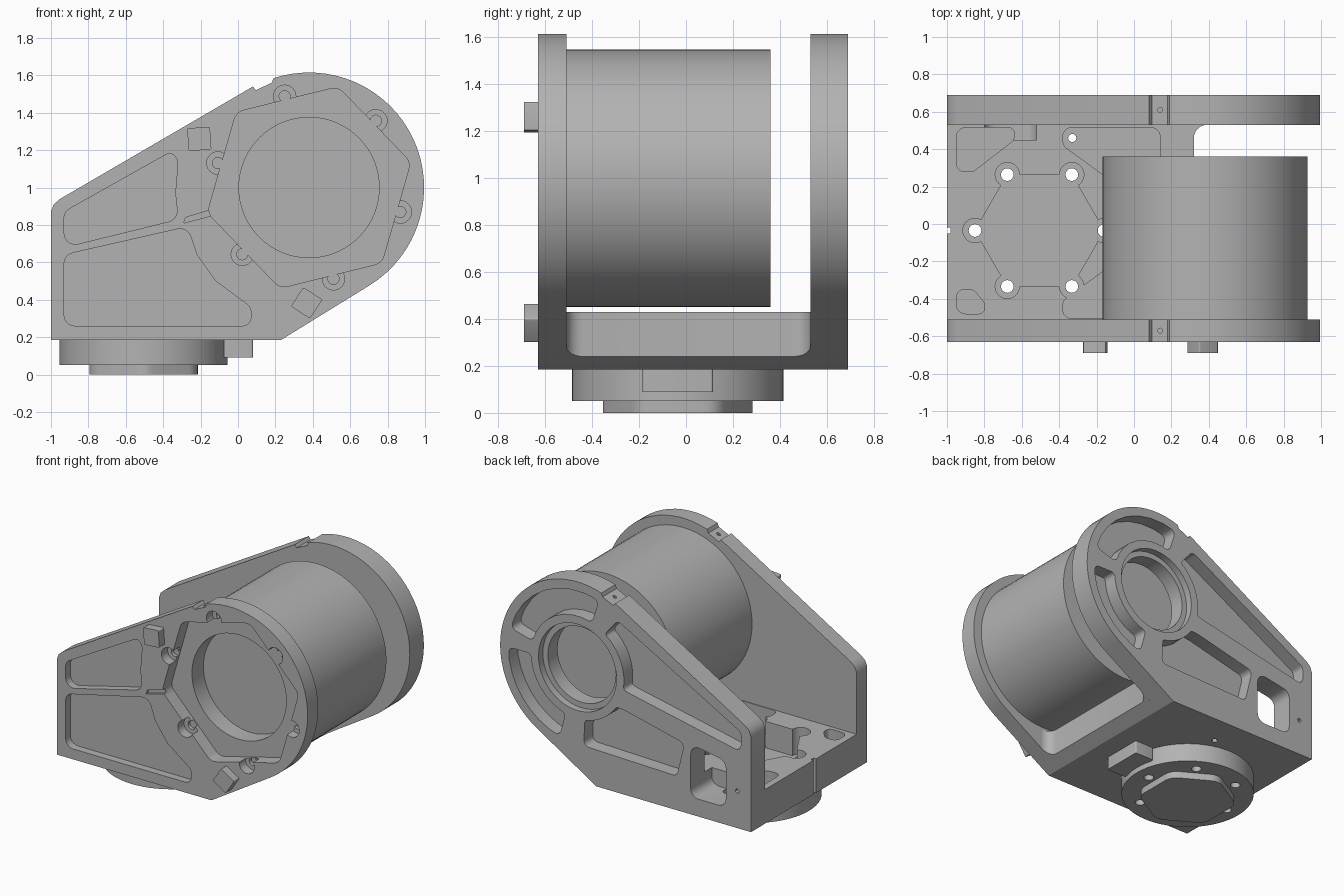
import bpy, bmesh
from math import sin, cos, tan, radians, pi
from mathutils import Vector

cube = bpy.data.objects.get("Cube")
if cube:
    bpy.data.objects.remove(cube, do_unlink=True)

grey = bpy.data.materials.new("machined grey")
grey.use_nodes = True
GREY = (0.45, 0.45, 0.45, 1)
grey.diffuse_color = GREY
grey.node_tree.nodes["Principled BSDF"].inputs["Base Color"].default_value = GREY

PIVOT = (0.38, 1.0)       # motor axis in the x-z plane
FLANGE = (-0.505, -0.035)  # turntable axis in the x-y plane


def arc(c, r, a0, a1, n=8):
    return [(c[0] + r * cos(radians(a0 + (a1 - a0) * i / n)),
             c[1] + r * sin(radians(a0 + (a1 - a0) * i / n))) for i in range(n + 1)]


def circle(c, r, n=64):
    return arc(c, r, 0, 360, n)[:-1]


def hexagon(c, r, turn):
    return circle_turn(c, r, turn, 6)


def circle_turn(c, r, turn, n):
    return arc(c, r, turn, turn + 360, n)[:-1]


def rounded(pts, r, steps=5):
    """Fillet the sharp corners of a polygon."""
    out = []
    for i, p in enumerate(pts):
        p = Vector(p)
        a, b = Vector(pts[i - 1]) - p, Vector(pts[(i + 1) % len(pts)]) - p
        angle = a.angle(b)
        if angle > radians(155):
            out.append(tuple(p))
            continue
        t = min(r / tan(angle / 2), a.length * 0.48, b.length * 0.48)
        s, e = p + a.normalized() * t, p + b.normalized() * t
        rad = t * tan(angle / 2)
        mid = p + (a.normalized() + b.normalized()).normalized() * (rad / sin(angle / 2))
        turn = (s - mid).angle_signed(e - mid)
        for k in range(steps + 1):
            w = -turn * k / steps
            d = s - mid
            out.append((mid.x + d.x * cos(w) - d.y * sin(w), mid.y + d.x * sin(w) + d.y * cos(w)))
    return out


def prism(name, pts, axis, lo, hi):
    """Extrude a flat outline along y or z."""
    bm = bmesh.new()
    place = (lambda u, v, d: (u, d, v)) if axis == "y" else (lambda u, v, d: (u, v, d))
    rings = [[bm.verts.new(place(u, v, d)) for u, v in pts] for d in (lo, hi)]
    n = len(pts)
    for ring in rings:
        bm.faces.new(ring)
    for i in range(n):
        j = (i + 1) % n
        bm.faces.new((rings[0][i], rings[0][j], rings[1][j], rings[1][i]))
    bmesh.ops.recalc_face_normals(bm, faces=bm.faces)
    me = bpy.data.meshes.new(name)
    bm.to_mesh(me)
    bm.free()
    me.materials.append(grey)
    ob = bpy.data.objects.new(name, me)
    bpy.context.collection.objects.link(ob)
    return ob


def cut(ob, pts, axis, lo, hi):
    tool = prism("cutter", pts, axis, lo, hi)
    tool.hide_render = True
    mod = ob.modifiers.new("cut", "BOOLEAN")
    mod.operation, mod.solver, mod.object = "DIFFERENCE", "EXACT", tool
    bpy.context.view_layer.objects.active = ob
    bpy.ops.object.modifier_apply(modifier=mod.name)
    bpy.data.objects.remove(tool, do_unlink=True)


# Side plate outline: flat foot, sloped top, notch, round nose
outline = ([(-1, 0.185), (0.23, 0.185)] + arc(PIVOT, 0.615, -58.3, 108, 32)
           + [(0.18, 1.56), (0.095, 1.52), (0.08, 1.54), (-0.95, 0.94), (-0.985, 0.91), (-1, 0.87)])

# Front plate with hexagonal motor seat, bolt lobes and two pockets
front = prism("front_plate", outline, "y", -0.63, -0.51)
cut(front, rounded(hexagon(PIVOT, 0.56, 14), 0.07), "y", -0.8, -0.53)
bolts = circle_turn(PIVOT, 0.505, 45, 6)
for b in bolts:
    cut(front, circle(b, 0.06, 24), "y", -0.8, -0.56)
    cut(front, circle(b, 0.03, 16), "y", -0.8, -0.535)
cut(front, circle(PIVOT, 0.375), "y", -0.8, -0.4)
upper_pocket = [(-0.93, 0.87), (-0.36, 1.19), (-0.32, 1.15), (-0.335, 0.97), (-0.32, 0.83), (-0.93, 0.68)]
lower_pocket = [(-0.93, 0.64), (-0.27, 0.79), (-0.22, 0.64), (-0.12, 0.5), (0.07, 0.36), (0.07, 0.26), (-0.93, 0.26)]
for pocket in (upper_pocket, lower_pocket):
    cut(front, rounded(pocket, 0.06), "y", -0.8, -0.575)
cut(front, [(-0.29, 0.81), (-0.12, 0.855), (-0.13, 0.885), (-0.28, 0.84)], "y", -0.8, -0.61)

# Square pads on the front plate
for side, centre, turn in (("upper", (-0.207, 1.26), 49), ("lower", (0.367, 0.383), 12)):
    prism(side + "_pad", rounded(circle_turn(centre, 0.086, turn, 4), 0.008), "y", -0.69, -0.62)

# Back plate with bearing ring, ribs, pockets and a window
back = prism("back_plate", outline, "y", 0.53, 0.69)
cut(back, circle(PIVOT, 0.27), "y", 0.4, 0.8)
cut(back, circle(PIVOT, 0.31), "y", 0.64, 0.8)
pockets = [arc(PIVOT, 0.55, a, b) + arc(PIVOT, 0.37, b, a) for a, b in ((15, 108), (-75, 0))]
pockets.append([(-0.92, 0.88), (-0.92, 0.74), (-0.05, 0.92)] + arc(PIVOT, 0.37, 190, 126) + [(0.06, 1.42)])
pockets.append([(0.33, 0.45), (-0.41, 0.43), (-0.47, 0.68), (0.0, 0.79)] + arc(PIVOT, 0.37, 213, 261))
for pocket in pockets:
    cut(back, rounded(pocket, 0.04), "y", 0.59, 0.8)
window = rounded([(-0.8, 0.31), (-0.52, 0.31), (-0.52, 0.69), (-0.8, 0.64)], 0.06)
cut(back, window, "y", 0.4, 0.8)
cut(back, circle((-0.89, 0.45), 0.015, 12), "y", 0.6, 0.8)

# Threaded holes in the top notches
for plate, y in ((front, -0.57), (back, 0.61)):
    cut(plate, circle((0.14, y), 0.013, 12), "z", 1.45, 1.7)

# Base block between the plates
base = prism("base_block", [(-1, -0.51)] + arc((0.39, -0.44), 0.07, 270, 180, 6)
             + arc((0.39, 0.46), 0.07, 180, 90, 6) + [(-1, 0.53)], "z", 0.185, 0.43)
cut(base, [(0.23, 0.185), (0.6, 0.413), (0.6, 0.0), (0.23, 0.0)], "y", -1, 1)
FLOOR = 0.24
cut(base, hexagon(FLANGE, 0.345, 0), "z", FLOOR, 0.6)
holes = circle_turn(FLANGE, 0.345, 0, 6)
for h in holes:
    cut(base, circle(h, 0.065, 24), "z", FLOOR, 0.6)
    cut(base, circle(h, 0.034, 16), "z", 0, 0.6)
corner = [(-0.95, 0.515), (-0.64, 0.515), (-0.64, 0.45), (-0.86, 0.28), (-0.95, 0.28)]
middle = [(-0.38, 0.515), (0.14, 0.515), (0.14, 0.1), (-0.02, 0.1), (-0.16, 0.26), (-0.38, 0.42)]
small = [(-0.95, -0.35), (-0.86, -0.35), (-0.8, -0.42), (-0.8, -0.48), (-0.95, -0.48)]
for pocket in (corner, middle, [(x, 0.01 - y) for x, y in middle], small):
    cut(base, rounded(pocket, 0.05), "z", FLOOR, 0.6)
cut(base, window, "y", 0.45, 0.8)
cut(base, circle((-0.33, 0.46), 0.022, 12), "z", 0, 0.6)
cut(base, [(-1.1, -0.05), (-0.98, -0.05), (-0.98, -0.02), (-1.1, -0.02)], "z", 0, 0.6)

# Turntable flange, its hexagonal foot and the side tab
flange = prism("turntable_flange", circle(FLANGE, 0.45), "z", 0.05, 0.186)
for h in holes:
    cut(flange, circle(h, 0.034, 16), "z", 0, 0.3)
prism("turntable_foot", rounded(hexagon(FLANGE, 0.335, 30), 0.1), "z", 0, 0.051)
tab = [(-0.075, -0.185), (0.08, -0.185), (0.08, 0.115), (-0.075, 0.115)]
prism("flange_tab", rounded(tab, 0.01), "z", 0.09, 0.186)

# Motor barrel with bored front
motor = prism("motor_barrel", circle(PIVOT, 0.548, 72), "y", -0.512, 0.36)
cut(motor, circle(PIVOT, 0.375), "y", -0.8, -0.4)

# Smooth the round walls, keep the edges crisp
bpy.ops.object.select_all(action="DESELECT")
for ob in bpy.context.collection.objects:
    if ob.type == "MESH" and grey.name in ob.data.materials:
        ob.select_set(True)
        bpy.context.view_layer.objects.active = ob
bpy.ops.object.shade_smooth_by_angle(angle=radians(30))
